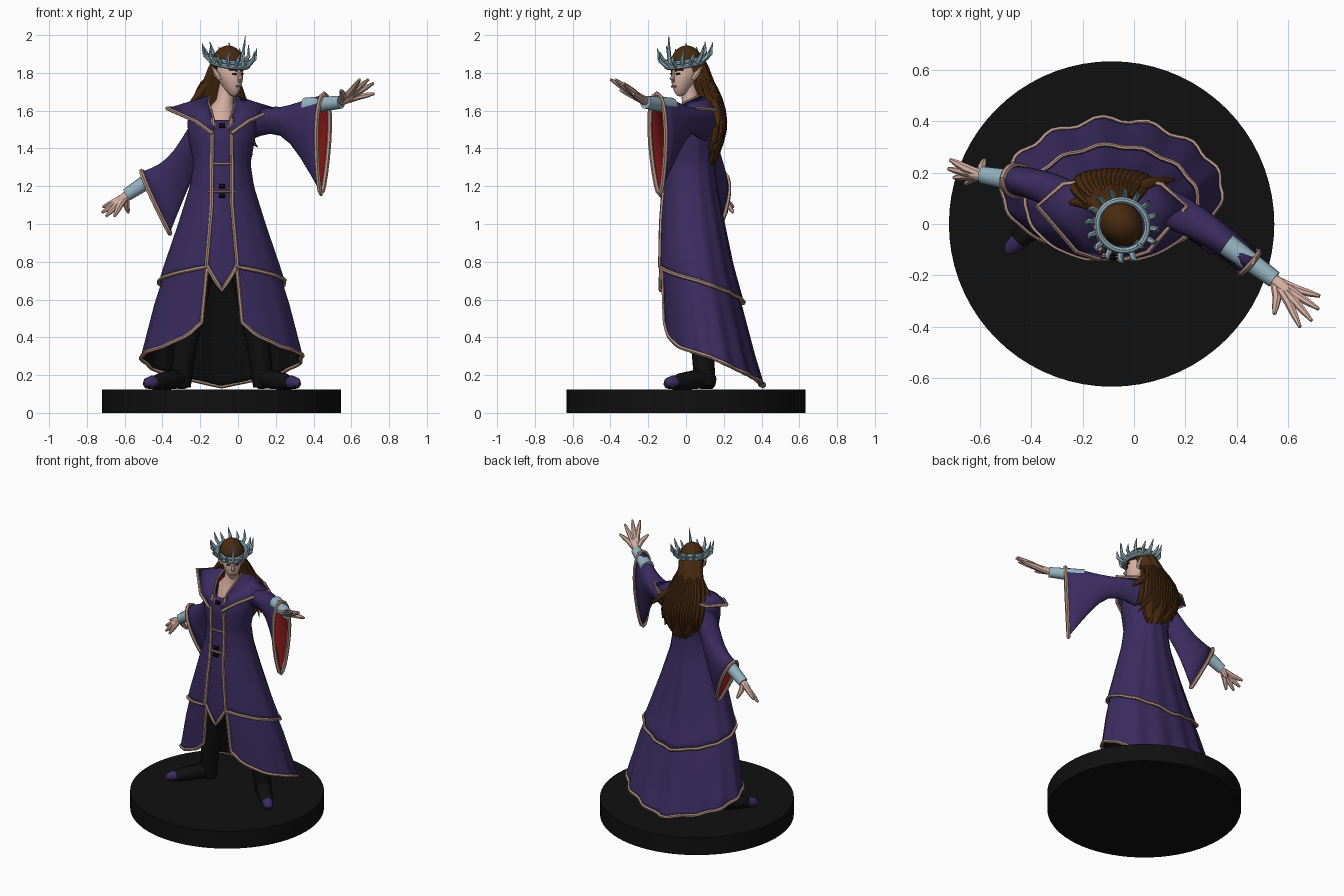
import bpy, bmesh, random
from math import sin, cos, pi, asin, radians
from mathutils import Vector, Matrix

random.seed(4)
if "Cube" in bpy.data.objects:
    bpy.data.objects.remove(bpy.data.objects["Cube"])


def material(name, rgb):
    mat = bpy.data.materials.new(name)
    mat.use_nodes = True
    color = (*rgb, 1)
    mat.diffuse_color = color
    mat.node_tree.nodes["Principled BSDF"].inputs["Base Color"].default_value = color
    return mat


PURPLE = material("purple cloth", (.043, .025, .115))
TRIM = material("tan trim", (.46, .29, .23))
SKIN = material("pale skin", (.68, .44, .37))
BLACK = material("black", (.005, .005, .005))
BROWN = material("brown hair", (.068, .024, .005))
STEEL = material("pale blue metal", (.30, .46, .53))
RED = material("red lining", (.19, .008, .008))
built = []


def finish(name, bm, *mats):
    mesh = bpy.data.meshes.new(name)
    bm.to_mesh(mesh)
    bm.free()
    for mat in mats:
        mesh.materials.append(mat)
    obj = bpy.data.objects.new(name, mesh)
    bpy.context.collection.objects.link(obj)
    built.append(obj)
    return obj


def surface(name, rows, mat, loop=True, caps=False, lining=None, smooth=0):
    """Skin a list of point rows; a lining adds a second inner shell."""
    bm = bmesh.new()
    grid = [[bm.verts.new(p) for p in row] for row in rows]
    count = len(rows[0])
    for lower, upper in zip(grid, grid[1:]):
        for i in range(count if loop else count - 1):
            j = (i + 1) % count
            bm.faces.new((lower[i], lower[j], upper[j], upper[i]))
    if caps:
        bm.faces.new(grid[0][::-1])
        bm.faces.new(grid[-1])
    bm.normal_update()
    middle = sum((v.co for v in bm.verts), Vector()) / len(bm.verts)
    facing = sum(f.normal.dot(f.calc_center_median() - middle) * f.calc_area() for f in bm.faces)
    if facing < 0:
        bmesh.ops.reverse_faces(bm, faces=bm.faces[:])
    obj = finish(name, bm, mat, *([lining] if lining else []))
    if smooth:
        obj.modifiers.new("smooth", 'SUBSURF').levels = smooth
    if lining:
        shell = obj.modifiers.new("lining", 'SOLIDIFY')
        shell.thickness, shell.offset, shell.material_offset = .008, -1, 1
    return obj


def tube(name, points, radii, mat, sides=8, ring=False, smooth=0):
    """Tapered round tube along points; a ring joins its ends."""
    pts = [Vector(p) for p in points]
    n = len(pts)
    if not isinstance(radii, (list, tuple)):
        radii = [radii] * n
    rows, normal = [], Vector((.13, .31, .94))
    for i, p in enumerate(pts):
        ahead = pts[(i + 1) % n] if ring else pts[min(i + 1, n - 1)]
        tangent = (ahead - (pts[i - 1] if ring else pts[max(i - 1, 0)])).normalized()
        normal = (normal - tangent * normal.dot(tangent)).normalized()
        other = tangent.cross(normal)
        rows.append([p + (normal * cos(k * 2 * pi / sides) + other * sin(k * 2 * pi / sides)) * radii[i]
                     for k in range(sides)])
    if ring:
        rows.append(rows[0])
    return surface(name, rows, mat, caps=not ring, smooth=smooth)


def table(rows, x):
    """Linear lookup in rows of (key, values...)."""
    x = min(max(x, rows[0][0]), rows[-1][0])
    for a, b in zip(rows, rows[1:]):
        if x <= b[0]:
            t = (x - a[0]) / (b[0] - a[0])
            return [p + (q - p) * t for p, q in zip(a[1:], b[1:])]


# Round base
bm = bmesh.new()
bmesh.ops.create_cone(bm, cap_ends=True, segments=72, radius1=.632, radius2=.632, depth=.125,
                      matrix=Matrix.Translation((-.087, 0, .0625)))
finish("base", bm, BLACK)

# Robe outline: height, half width, front y, back y
CX = -.085
ROBE = [(.13, .435, -.13, .41), (.3, .425, -.115, .36), (.58, .355, -.125, .29), (.78, .292, -.13, .235),
        (1, .217, -.125, .19), (1.2, .155, -.11, .15), (1.32, .137, -.105, .14), (1.47, .165, -.11, .15),
        (1.56, .17, -.085, .14), (1.61, .13, -.06, .125), (1.67, .075, -.03, .1)]
OPENING = [(.3, .12), (.5, .105), (.78, .078), (1.1, .05), (1.6, .045)]
COAT_HEM = [(0, .79), (90, .70), (180, .58)]
SKIRT_HEM = [(0, .53), (14, .5), (28, .41), (50, .35), (90, .30), (130, .22), (180, .14)]


def robe_point(angle, z, off=0):
    half, front, back = table(ROBE, z)
    return Vector((CX + (half + off) * sin(angle),
                   (front + back) / 2 - ((back - front) / 2 + off) * cos(angle), z))


def edge_angle(z):
    return asin(min(1, table(OPENING, z)[0] / table(ROBE, z)[0]))


def hem_height(hem, angle):
    return table(hem, abs((angle * 180 / pi + 180) % 360 - 180))[0]


def robe_layer(name, hem, top, off, ripple, columns=72, steps=26):
    rows = []
    for r in range(steps + 1):
        row = []
        for c in range(columns + 1):
            u = c / columns
            guess = .3 + u * (2 * pi - .6)
            low, high = hem_height(hem, guess), top(guess)
            z = high + (low - high) * r / steps
            start = edge_angle(z)
            angle = start + u * (2 * pi - 2 * start)
            wave = ripple * (r / steps) * sin(14 * angle) * (1 - cos(angle)) / 2
            row.append(robe_point(angle, z, off + wave))
        rows.append(row)
    surface(name, rows, PURPLE, loop=False, lining=BLACK)
    border = [row[0] for row in rows] + rows[-1][1:-1] + [row[-1] for row in rows[::-1]]
    tube(name + "_trim", border, .011, TRIM, sides=6)


robe_layer("lower_skirt", SKIRT_HEM, lambda a: .86, 0, .012)
robe_layer("coat", COAT_HEM, lambda a: 1.61 - .05 * cos(a), .014, .006)

# Pointed front panel
panel = []
for r in range(21):
    row = []
    for c in range(-4, 5):
        low = .65 + .13 * abs(c) / 4
        z = 1.55 + (low - 1.55) * r / 20
        row.append(robe_point(edge_angle(z) * c / 4, z, .006))
    panel.append(row)
surface("front_panel", panel, PURPLE, loop=False, lining=BLACK)
tube("front_panel_trim", panel[-1], .012, TRIM, sides=6)
for z in (1.32, 1.17):
    tube("chest_band", [robe_point(a * .1, z, .014) for a in range(-4, 5)], .007, TRIM, sides=6)
for z in (1.2, 1.15, 1.52):
    tube("clasp", [robe_point(a, z, .016) for a in (-.09, .09)], .013, BLACK, sides=6)

# Winged collar: inner and outer edges, mirrored
INNER = [(.03, -.105, 1.50), (.05, -.075, 1.58), (.07, -.01, 1.64), (.065, .07, 1.68), (0, .105, 1.69)]
OUTER = [(.05, -.135, 1.48), (.14, -.105, 1.545), (.29, .07, 1.612), (.19, .155, 1.605), (0, .175, 1.62)]


def mirrored(points):
    right = [Vector((CX + x, y, z)) for x, y, z in points]
    left = [Vector((CX - x, y, z)) for x, y, z in points[-2::-1]]
    return right + left


inner, outer = mirrored(INNER), mirrored(OUTER)
middle = [(a + b) / 2 + Vector((0, 0, .02)) for a, b in zip(inner, outer)]
surface("collar", [inner, middle, outer], PURPLE, loop=False, lining=PURPLE)
tube("collar_trim", outer, .011, TRIM, sides=6)
tube("neckline_trim", inner, .006, TRIM, sides=6)


# Bell sleeves: upper point, lower point, half width of each section
def sleeve(name, sections):
    mids = [(Vector(a) + Vector(b)) / 2 for a, b, w in sections]
    rows = []
    for i, (a, b, width) in enumerate(sections):
        up = (Vector(a) - Vector(b)) / 2
        along = mids[min(i + 1, len(mids) - 1)] - mids[max(i - 1, 0)]
        side = along.cross(up).normalized() * width
        rows.append([mids[i] + up * cos(t) + side * sin(t) * (1 + .35 * cos(t))
                     for t in (k * 2 * pi / 20 for k in range(20))])
    surface(name, rows, PURPLE, lining=RED, smooth=1)
    tube(name + "_trim", rows[-1], .013, TRIM, sides=6, ring=True)


sleeve("left_sleeve", [((.03, .09, 1.62), (.03, .09, 1.42), .08), ((.12, .07, 1.615), (.11, .07, 1.47), .075),
                       ((.24, .01, 1.615), (.23, .01, 1.49), .062), ((.34, -.06, 1.655), (.33, -.05, 1.36), .056),
                       ((.455, -.155, 1.69), (.44, -.14, 1.16), .052)])
sleeve("right_sleeve", [((-.19, .06, 1.62), (-.12, .06, 1.48), .08), ((-.27, .09, 1.5), (-.16, .07, 1.41), .07),
                        ((-.335, .13, 1.385), (-.215, .1, 1.30), .065), ((-.42, .16, 1.31), (-.28, .14, 1.15), .06),
                        ((-.51, .18, 1.28), (-.36, .15, .95), .055)])


# Forearms and hands
def hand(name, elbow, wrist, tips):
    elbow, wrist = Vector(elbow), Vector(wrist)
    tube(name + "_bracer", [elbow, wrist], [.045, .034], STEEL, sides=14)
    tips = [Vector(t) for t in tips]
    centre = sum(tips[1:], Vector()) / (len(tips) - 1)
    palm = wrist.lerp(centre, .5)
    tube(name + "_palm", [wrist.lerp(elbow, .1), wrist.lerp(palm, .4), palm], [.025, .028, .022], SKIN, smooth=1)
    for i, tip in enumerate(tips):
        knuckle = palm.lerp(wrist.lerp(tip, .52), .8) if i else wrist.lerp(tip, .45) + (palm - wrist) * .15
        tube(name + "_finger", [wrist, knuckle, knuckle.lerp(tip, .55), tip],
             [.018, .018, .014, .007], SKIN, sides=7)


hand("left_hand", (.36, -.08, 1.625), (.545, -.215, 1.645),
     [(.545, -.35, 1.71), (.645, -.40, 1.765), (.69, -.375, 1.765), (.717, -.33, 1.745), (.722, -.28, 1.69)])
hand("right_hand", (-.42, .16, 1.265), (-.588, .19, 1.155),
     [(-.58, .25, 1.06), (-.715, .25, 1.09), (-.722, .215, 1.06), (-.70, .18, 1.04), (-.655, .155, 1.04)])

# Legs and boots
for side, label in ((1, "left"), (-1, "right")):
    def at(x, y, z):
        return (CX + side * x, y, z)
    tube(label + "_leg", [at(.22, .1, .14), at(.2, .09, .32), at(.09, .06, .9)], [.055, .06, .08], BLACK, sides=12)
    tube(label + "_boot", [at(.2, .14, .165), at(.24, .07, .18), at(.33, -.03, .165), at(.4, -.1, .15)],
         [.04, .052, .045, .022], BLACK, sides=12)
    tube(label + "_toe_cap", [at(.365, -.065, .163), at(.395, -.095, .157), at(.41, -.11, .15)],
         [.036, .029, .012], PURPLE, sides=12)

# Neck and head, turned toward the left
tube("neck", [(CX, .03, 1.48), (CX, .03, 1.6), (-.07, .025, 1.65), (-.055, .01, 1.75)],
     [.09, .075, .046, .042], SKIN, sides=16)
HEAD = Matrix.Translation((-.045, -.005, 1.79)) @ Matrix.Rotation(radians(40), 4, 'Z')


def on_head(*points):
    return [HEAD @ Vector(p) for p in points]


def head_ball(name, scale, shape, mat):
    bm = bmesh.new()
    bmesh.ops.create_uvsphere(bm, u_segments=24, v_segments=16, radius=1)
    for v in bm.verts:
        v.co = HEAD @ Vector(shape(*(a * b for a, b in zip(v.co, scale))))
    return finish(name, bm, mat)


def jaw(x, y, z):
    drop = max(0, -z / .115)
    return x * (1 - .4 * drop), y * (1 - .25 * drop) - .035 * drop, z


def scalp(x, y, z):
    return x, y + .012, .055 + (z if z > 0 else z * (.15 if y < .02 else 1))


head_ball("head", (.066, .08, .115), jaw, SKIN)
head_ball("hair_cap", (.08, .092, .1), scalp, BROWN)
tube("nose", on_head((0, -.073, .015), (0, -.091, -.022), (0, -.076, -.036)), [.007, .013, .007], SKIN)
tube("lips", on_head((-.018, -.078, -.062), (0, -.084, -.061), (.018, -.078, -.062)), .005, TRIM, sides=6)
for s in (1, -1):
    tube("ear", on_head((s * .058, .005, -.025), (s * .074, .018, .005), (s * .09, .04, .045)),
         [.012, .017, .003], SKIN)
    tube("brow", on_head((s * .012, -.079, .02), (s * .03, -.073, .028), (s * .05, -.054, .026)),
         .005, BROWN, sides=6)
    tube("eye", on_head((s * .018, -.077, .004), (s * .038, -.066, .006)), .005, BLACK, sides=6)

# Long hair: height, centre x, centre y, half width, half depth
HAIR = [(1.27, -.05, .115, .015, .012), (1.33, -.06, .13, .07, .03), (1.42, -.07, .155, .135, .04),
        (1.52, -.08, .165, .165, .05), (1.65, -.105, .135, .14, .06), (1.75, -.095, .085, .09, .06),
        (1.83, -.075, .05, .085, .07), (1.9, -.055, .015, .07, .07)]
surface("long_hair", [[(x + w * cos(t), y + d * sin(t) + .006 * sin(9 * t), z)
                       for t in (k * 2 * pi / 36 for k in range(36))] for z, x, y, w, d in HAIR],
        BROWN, caps=True, smooth=1)
for i in range(15):
    u = i / 7 - 1
    path = []
    for z in (1.78, 1.66, 1.54, 1.44):
        x, y, w, d = table(HAIR, z)
        path.append((x + w * u * .95, y + d * .85 * (1 - u * u) ** .5, z))
    path.append((-.06 + u * .17 + random.uniform(-.03, .03), .14 - .03 * u * u,
                 1.29 + .13 * abs(u) + random.uniform(-.03, .04)))
    tube("hair_strand", path, [.012, .024, .026, .02, .002], BROWN, sides=6, smooth=1)
tube("loose_lock", [(-.02, .12, 1.68), (.07, .17, 1.6), (.17, .17, 1.5)], [.03, .03, .002], BROWN, smooth=1)
tube("loose_lock", [(-.13, .06, 1.78), (-.2, .09, 1.69), (-.27, .08, 1.62)], [.025, .03, .002], BROWN, smooth=1)


# Thorn crown
def crown_point(t, radius, height):
    return HEAD @ Vector((radius * sin(t), -radius * cos(t) * 1.05, .07 - .02 * cos(t) + height))


for height in (-.012, .01):
    tube("crown_band", [crown_point(k * pi / 20, .095, height) for k in range(40)], .013, STEEL, ring=True)
for k in range(16):
    t = k * pi / 8
    rise = .155 if k == 0 else (.085 if k % 2 == 0 else .06)
    reach = .115 if k == 0 else .142
    tube("crown_thorn", [crown_point(t, .095, -.01), crown_point(t, reach - .01, rise * .35),
                         crown_point(t + .08, reach, rise)], [.013, .011, .002], STEEL, sides=6)

# Smooth shading with sharp edges kept
bpy.ops.object.select_all(action='DESELECT')
for obj in built:
    obj.select_set(True)
bpy.context.view_layer.objects.active = built[0]
bpy.ops.object.shade_smooth_by_angle(angle=radians(40))
